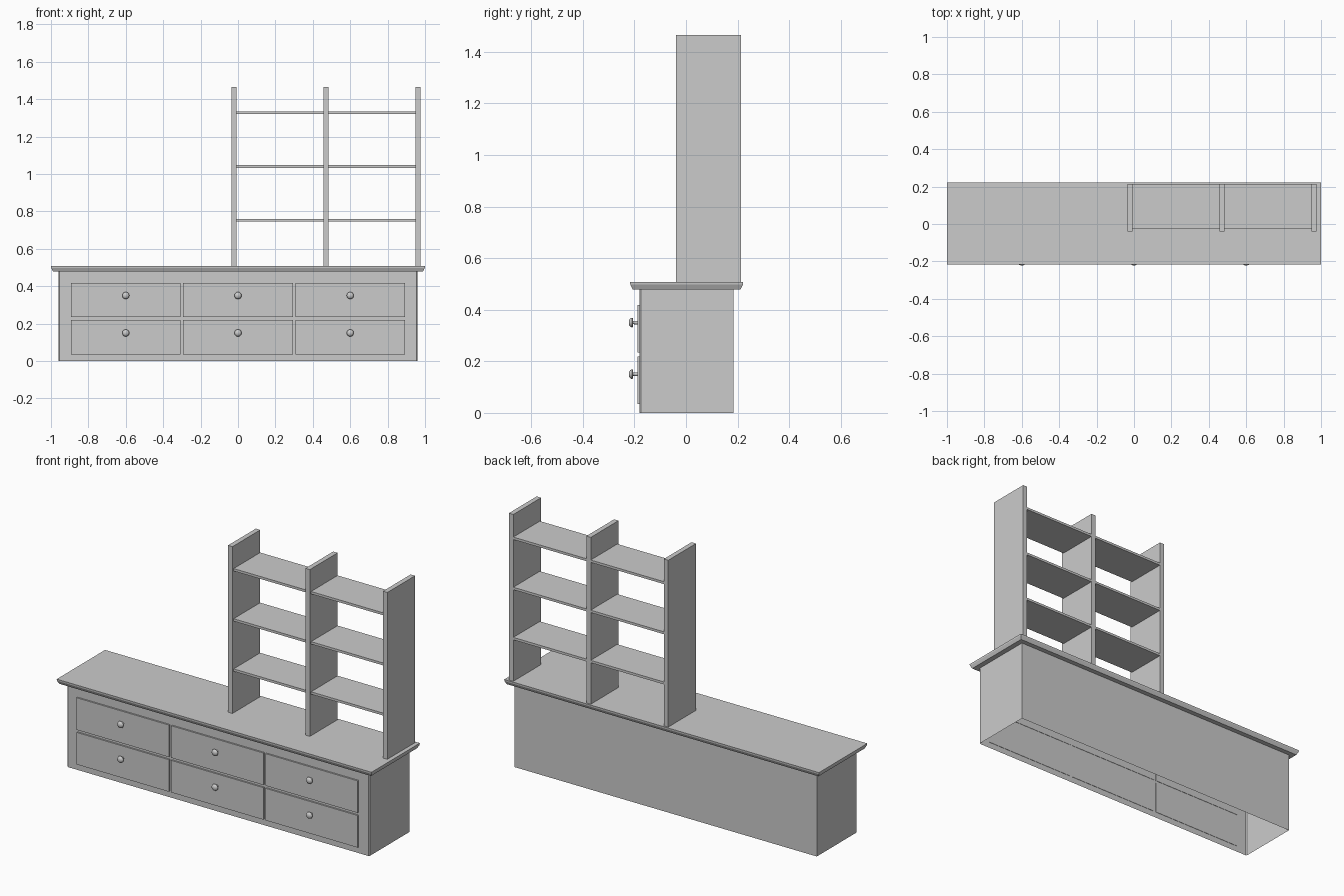
import bpy, bmesh, math
from mathutils import Matrix

if "Cube" in bpy.data.objects:
    bpy.data.objects.remove(bpy.data.objects["Cube"])


def finish(bm, name):
    bmesh.ops.recalc_face_normals(bm, faces=bm.faces)
    mesh = bpy.data.meshes.new(name)
    bm.to_mesh(mesh)
    bm.free()
    ob = bpy.data.objects.new(name, mesh)
    bpy.context.collection.objects.link(ob)
    return ob


def box(name, x0, x1, y0, y1, z0, z1):
    bm = bmesh.new()
    bmesh.ops.create_cube(bm, size=1)
    for v in bm.verts:
        v.co.x = x0 + (v.co.x + 0.5) * (x1 - x0)
        v.co.y = y0 + (v.co.y + 0.5) * (y1 - y0)
        v.co.z = z0 + (v.co.z + 0.5) * (z1 - z0)
    return finish(bm, name)


def loft(name, rings, caps):
    """Join closed rings of points with side walls, optionally capped."""
    bm = bmesh.new()
    vs = [[bm.verts.new(p) for p in ring] for ring in rings]
    n = len(vs[0])
    for a, b in zip(vs, vs[1:]):
        for i in range(n):
            j = (i + 1) % n
            bm.faces.new((a[i], a[j], b[j], b[i]))
    if caps:
        bm.faces.new(vs[0])
        bm.faces.new(vs[-1])
    return finish(bm, name)


TOP = 0.507        # upper face of the worktop
FRONT = -0.18      # front face of the cabinet
UNDER = 0.479      # underside of the worktop

# Cabinet: thin walls, open underneath, front corners chamfered
c = 0.006
outline = [(-0.96, 0.184), (-0.96, FRONT + c), (-0.96 + c, FRONT),
           (0.96 - c, FRONT), (0.96, FRONT + c), (0.96, 0.184)]
loft("cabinet_body", [[(x, y, z) for x, y in outline] for z in (0, UNDER)], False)

# Worktop with an edge that tapers in towards the bottom
rings = []
for inset, z in ((0.010, UNDER), (0.001, 0.497), (0, TOP)):
    x, y0, y1 = 1 - inset, -0.217 + inset, 0.222 - inset
    rings.append([(-x, y0, z), (x, y0, z), (x, y1, z), (-x, y1, z)])
loft("worktop", rings, True)


# Turned knob: profile of (radius, distance out from drawer face)
def knob(name, x, y, z):
    profile = [(0.007, 0), (0.006, 0.016), (0.017, 0.017), (0.019, 0.020),
               (0.017, 0.026), (0.011, 0.031), (0, 0.033)]
    bm = bmesh.new()
    vs = [bm.verts.new((r, -d, 0)) for r, d in profile]
    edges = [bm.edges.new(p) for p in zip(vs, vs[1:])]
    bmesh.ops.spin(bm, geom=vs + edges, cent=(0, 0, 0), axis=(0, 1, 0),
                   angle=math.tau, steps=20)
    bmesh.ops.remove_doubles(bm, verts=bm.verts, dist=1e-5)
    bmesh.ops.transform(bm, matrix=Matrix.Translation((x, y, z)), verts=bm.verts)
    for f in bm.faces:
        f.smooth = True
    ob = finish(bm, name)
    bpy.ops.object.select_all(action='DESELECT')
    ob.select_set(True)
    bpy.context.view_layer.objects.active = ob
    bpy.ops.object.shade_smooth_by_angle(angle=math.radians(40))


# Two rows of three drawers
for row, (z0, z1, kz) in enumerate(((0.035, 0.219, 0.15), (0.234, 0.418, 0.35))):
    for col, x in enumerate((-0.6, 0, 0.6)):
        tag = f"{row + 1}_{col + 1}"
        box("drawer_front_" + tag, x - 0.293, x + 0.293,
            FRONT - 0.009, FRONT + 0.002, z0, z1)
        knob("drawer_knob_" + tag, x, FRONT - 0.009, kz)

# Shelf unit: three uprights with three shelves in each bay
t = 0.014          # half thickness of an upright
uprights = (-0.022, 0.470, 0.962)
for i, x in enumerate(uprights):
    box(f"shelf_upright_{i + 1}", x - t, x + t, -0.039, 0.213, TOP, 1.465)
for bay, (a, b) in enumerate(zip(uprights, uprights[1:])):
    for level in range(3):
        z = 0.752 + 0.288 * level
        box(f"shelf_{bay + 1}_{level + 1}", a + t, b - t,
            -0.028, 0.213, z - 0.007, z + 0.007)
